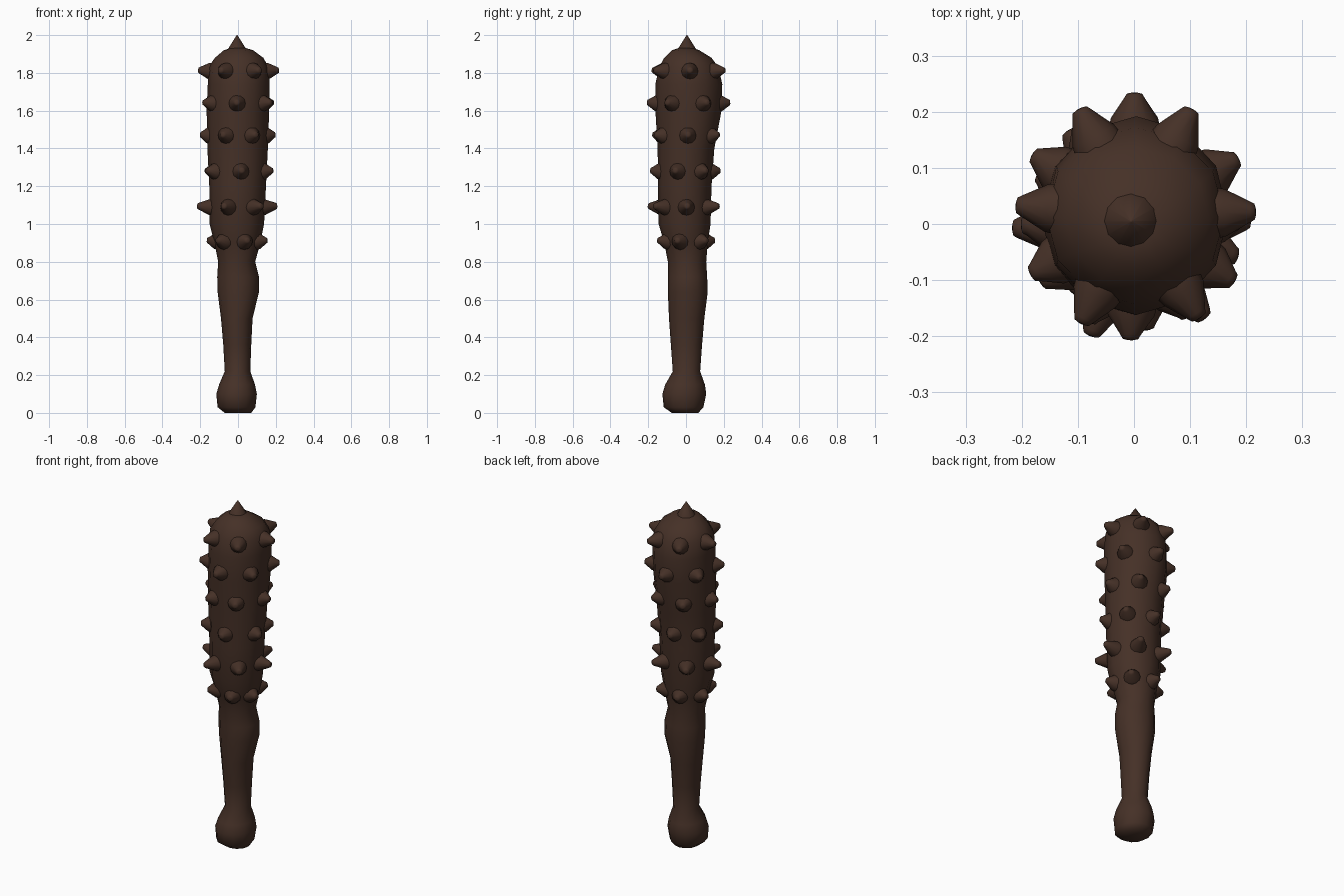
import bpy, bmesh, math
from mathutils import Vector, Matrix

if "Cube" in bpy.data.objects:
    bpy.data.objects.remove(bpy.data.objects["Cube"])

wood = bpy.data.materials.new("dark brown wood")
wood.diffuse_color = (0.06, 0.03, 0.02, 1)
wood.use_nodes = True
wood.node_tree.nodes["Principled BSDF"].inputs["Base Color"].default_value = wood.diffuse_color

# Silhouette of the club: height, left x, right x, front y, back y
RINGS = [
    (0.01, -0.070, 0.070, -0.075, 0.065),
    (0.03, -0.108, 0.092, -0.118, 0.092),
    (0.10, -0.115, 0.100, -0.125, 0.107),
    (0.15, -0.100, 0.090, -0.110, 0.100),
    (0.22, -0.070, 0.065, -0.070, 0.075),
    (0.36, -0.078, 0.070, -0.080, 0.085),
    (0.50, -0.090, 0.077, -0.090, 0.097),
    (0.64, -0.108, 0.111, -0.096, 0.115),
    (0.72, -0.110, 0.111, -0.096, 0.112),
    (0.80, -0.105, 0.091, -0.096, 0.107),
    (0.90, -0.125, 0.118, -0.115, 0.115),
    (1.00, -0.150, 0.138, -0.145, 0.130),
    (1.20, -0.152, 0.148, -0.148, 0.135),
    (1.40, -0.162, 0.158, -0.150, 0.150),
    (1.60, -0.166, 0.165, -0.162, 0.188),
    (1.74, -0.160, 0.168, -0.162, 0.192),
    (1.83, -0.157, 0.162, -0.143, 0.172),
    (1.88, -0.122, 0.134, -0.115, 0.135),
    (1.92, -0.075, 0.080, -0.075, 0.070),
]
SIDES = 12


def surface(z, a):
    """Point on the club at height z and angle a (radians)."""
    for r0, r1 in zip(RINGS, RINGS[1:]):
        if r0[0] <= z <= r1[0]:
            t = (z - r0[0]) / (r1[0] - r0[0])
            _, l, r, f, b = [p + (q - p) * t for p, q in zip(r0, r1)]
            return Vector(((l + r) / 2 + (r - l) / 2 * math.cos(a),
                           (f + b) / 2 + (b - f) / 2 * math.sin(a), z))


def loft(name, sections, matrix=Matrix(), angle=60):
    """Skin closed rings of points into one capped, smooth object."""
    bm = bmesh.new()
    loops = [[bm.verts.new(matrix @ p) for p in s] for s in sections]
    for a, b in zip(loops, loops[1:]):
        n = len(a)
        for i in range(n):
            bm.faces.new((a[i], a[(i + 1) % n], b[(i + 1) % n], b[i]))
    bm.faces.new(loops[0][::-1])
    bm.faces.new(loops[-1])
    me = bpy.data.meshes.new(name)
    bm.to_mesh(me)
    bm.free()
    me.materials.append(wood)
    ob = bpy.data.objects.new(name, me)
    bpy.context.collection.objects.link(ob)
    bpy.ops.object.select_all(action='DESELECT')
    ob.select_set(True)
    bpy.context.view_layer.objects.active = ob
    bpy.ops.object.shade_smooth_by_angle(angle=math.radians(angle))
    return ob


def circle(r, z, n=12):
    return [Vector((r * math.cos(math.tau * i / n), r * math.sin(math.tau * i / n), z))
            for i in range(n)]


# Club body with handle and knob
sections = [[surface(r[0], math.tau * i / SIDES) for i in range(SIDES)] for r in RINGS]
sections[0] = [p - Vector((0, 0, 0.01)) for p in sections[0]]
sections.append([Vector((p.x * 0.5, p.y * 0.5, 1.932)) for p in sections[-1]])
loft("club_body", sections)

# Sharp spike on the crown
loft("crown_spike", [circle(0.058, 1.905), circle(0.052, 1.92), circle(0.002, 2.0)],
     Matrix.Translation((-0.005, 0.005, 0)))

# Rows of blunt studs: height, reach, angles in degrees
ROWS = [
    (0.91, 0.042, (45, 105, 165, 230, 290, 343)),
    (1.09, 0.066, (4, 62, 122, 180, 250, 308)),
    (1.28, 0.042, (38, 95, 150, 213, 277, 343)),
    (1.47, 0.038, (2, 60, 120, 182, 246, 300)),
    (1.64, 0.045, (28, 90, 150, 208, 268, 328)),
    (1.81, 0.054, (2, 62, 118, 175, 243, 302)),
]
for row, (z, reach, angles) in enumerate(ROWS):
    for k, deg in enumerate(angles):
        a = math.radians(deg)
        out = Vector((math.cos(a), math.sin(a), 0.08))
        m = Matrix.Translation(surface(z, a)) @ out.to_track_quat('Z', 'Y').to_matrix().to_4x4()
        loft(f"stud_{row + 1}_{k + 1}",
             [circle(0.046, -0.02), circle(0.042, 0.0), circle(0.018, reach - 0.009),
              circle(0.014, reach - 0.002), circle(0.006, reach)], m)
